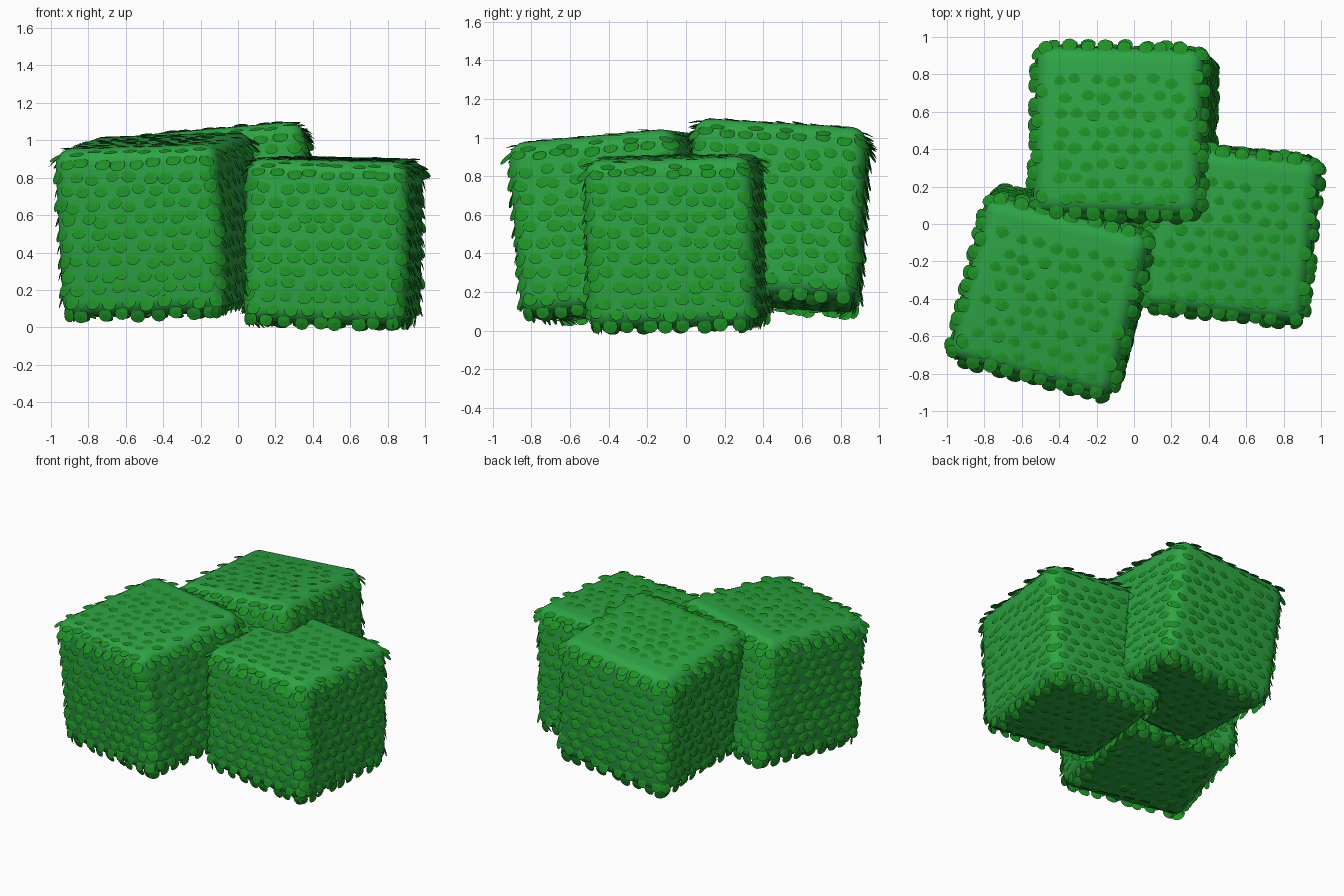
import bpy, bmesh, math, random
from mathutils import Vector, Matrix

if "Cube" in bpy.data.objects:
    bpy.data.objects.remove(bpy.data.objects["Cube"])

random.seed(4)
HALF, R = 0.437, 0.085          # half size and edge radius of a hedge block


def material(name, rgb):
    m = bpy.data.materials.new(name)
    m.diffuse_color = (*rgb, 1)
    m.use_nodes = True
    m.node_tree.nodes["Principled BSDF"].inputs["Base Color"].default_value = m.diffuse_color
    return m


BODY = material("hedge_green", (0.027, 0.37, 0.06))
LEAF = material("leaf_green", (0.013, 0.28, 0.02))


def on_block(p):
    """Project a cube point to the rounded block: position and normal."""
    k = HALF - R
    inner = Vector([max(-k, min(k, c)) for c in p])
    n = (p - inner).normalized()
    return inner + n * R, n


def add_leaf(bm, pos, n, spin, size):
    """Thin domed scale hanging down, root sunk in the block, tip lifted."""
    tip = Vector((0, -0.12, -1))
    t = (tip - n * tip.dot(n)).normalized()
    t = Matrix.Rotation(spin, 3, n) @ t
    tilt = 0.36 - 0.2 * abs(n.z) + random.uniform(-0.04, 0.04)
    side = t.cross(n)
    along = t * math.cos(tilt) + n * math.sin(tilt)
    up = n * math.cos(tilt) - t * math.sin(tilt)
    root = pos - n * (0.012 - 0.004 * abs(n.z))
    rim = []
    for i in range(12):
        a = 2 * math.pi * i / 12
        y = 0.5 - 0.5 * math.cos(a)
        w = 0.46 * math.sin(a) * (0.8 + 0.3 * y)
        rim.append(bm.verts.new(root + (along * y + side * w) * size))
    mid = root + along * 0.5 * size
    top = bm.verts.new(mid + up * 0.006)
    low = bm.verts.new(mid - up * 0.002)
    for i in range(12):
        a, b = rim[i], rim[(i + 1) % 12]
        bm.faces.new((top, b, a))
        bm.faces.new((low, a, b))


def cover_face(bm, n, u, v, rows, cols):
    """Staggered leaf rows over one side."""
    for r in range(rows):
        for c in range(cols):
            fu = (c + 0.25 + 0.5 * (r % 2)) / cols * 2 - 1
            fv = (r + 0.6) / rows * 2 - 1
            fu += random.uniform(-0.03, 0.03)
            fv += random.uniform(-0.03, 0.03)
            pos, nor = on_block((n + u * fu + v * fv) * HALF)
            add_leaf(bm, pos, nor, random.uniform(-0.25, 0.25),
                     random.uniform(0.078, 0.09))


def hedge_block(name, loc, rx, ry, rz, scale):
    # rounded body
    rot = (Matrix.Rotation(math.radians(rx), 4, 'X')
           @ Matrix.Rotation(math.radians(ry), 4, 'Y')
           @ Matrix.Rotation(math.radians(rz), 4, 'Z'))
    place = Matrix.Translation(loc) @ rot @ Matrix.Scale(scale, 4)
    me = bpy.data.meshes.new(name)
    bm = bmesh.new()
    bmesh.ops.create_cube(bm, size=2 * HALF)
    bmesh.ops.bevel(bm, geom=bm.edges[:], offset=R, segments=5, profile=0.5,
                    affect='EDGES')
    for f in bm.faces:
        f.smooth = True
    bm.to_mesh(me)
    bm.free()
    body = bpy.data.objects.new(name, me)
    body.matrix_world = place
    me.materials.append(BODY)
    bpy.context.collection.objects.link(body)

    # leaf scales on all six sides
    bm = bmesh.new()
    X, Y, Z = Vector((1, 0, 0)), Vector((0, 1, 0)), Vector((0, 0, 1))
    for n, u in ((X, Y), (-X, Y), (Y, X), (-Y, X)):
        cover_face(bm, n, u, Z, 12, 9)
    cover_face(bm, Z, X, Y, 10, 9)
    cover_face(bm, -Z, X, Y, 10, 9)
    lm = bpy.data.meshes.new(name + "_leaves")
    bm.to_mesh(lm)
    bm.free()
    lm.materials.append(LEAF)
    leaves = bpy.data.objects.new(name + "_leaves", lm)
    leaves.matrix_world = place
    bpy.context.collection.objects.link(leaves)


hedge_block("hedge_right", (0.51, -0.045, 0.465), 1.5, 1.2, -6, 1.0)
hedge_block("hedge_front_left", (-0.43, -0.36, 0.55), 4.5, -3, -14, 1.03)
hedge_block("hedge_back", (-0.05, 0.472, 0.597), -3.5, -5, -1.5, 1.03)
